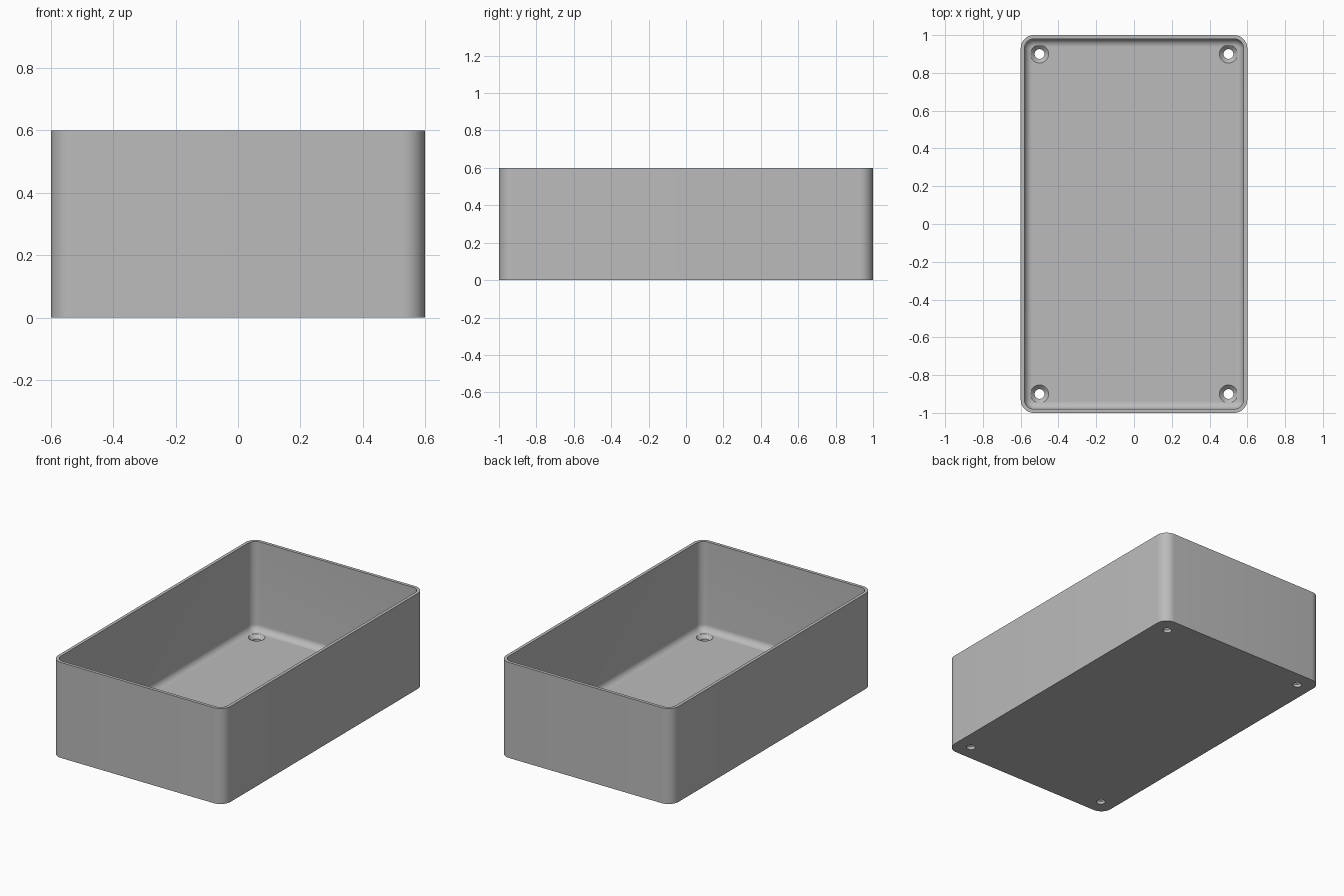
import bpy, bmesh
from math import cos, sin, pi, radians

if "Cube" in bpy.data.objects:
    bpy.data.objects.remove(bpy.data.objects["Cube"], do_unlink=True)

HALF_X, HALF_Y, HEIGHT = 0.6, 1.0, 0.6
CORNER, WALL, FLOOR, FILLET = 0.07, 0.02, 0.04, 0.04
STEPS = 10

grey = bpy.data.materials.new("plain grey")
grey.use_nodes = True
grey.diffuse_color = (0.5, 0.5, 0.5, 1)
grey.node_tree.nodes["Principled BSDF"].inputs["Base Color"].default_value = grey.diffuse_color


def rounded_ring(bm, inset, z):
    """Rounded rectangle, drawn inward from the outer wall by inset."""
    ring = []
    r = CORNER - inset
    for k, (sx, sy) in enumerate([(1, 1), (-1, 1), (-1, -1), (1, -1)]):
        for i in range(STEPS + 1):
            a = (k + i / STEPS) * pi / 2
            ring.append(bm.verts.new((sx * (HALF_X - CORNER) + r * cos(a),
                                      sy * (HALF_Y - CORNER) + r * sin(a), z)))
    return ring


def skin(name, rings_of):
    """Mesh object from stacked rings, capped at both ends."""
    bm = bmesh.new()
    rings = rings_of(bm)
    for low, high in zip(rings, rings[1:]):
        n = len(low)
        for i in range(n):
            j = (i + 1) % n
            bm.faces.new((low[i], low[j], high[j], high[i]))
    bm.faces.new(rings[0][::-1])
    bm.faces.new(rings[-1])
    bmesh.ops.recalc_face_normals(bm, faces=bm.faces)
    mesh = bpy.data.meshes.new(name)
    bm.to_mesh(mesh)
    bm.free()
    mesh.materials.append(grey)
    obj = bpy.data.objects.new(name, mesh)
    bpy.context.collection.objects.link(obj)
    return obj


# Tray: outer wall, rim, inner wall, rounded transition to the floor
profile = [(0, 0), (0, HEIGHT), (WALL, HEIGHT)]
for i in range(STEPS + 1):
    a = i / STEPS * pi / 2
    profile.append((WALL + FILLET * (1 - cos(a)), FLOOR + FILLET * (1 - sin(a))))
tray = skin("open_tray", lambda bm: [rounded_ring(bm, d, z) for d, z in profile])

# Countersunk screw holes near the four corners
hole_profile = [(0.026, -0.05), (0.026, 0.018), (0.048, FLOOR), (0.048, 0.1)]


def hole_rings(x, y):
    return lambda bm: [[bm.verts.new((x + r * cos(i * pi / 16), y + r * sin(i * pi / 16), z))
                        for i in range(32)] for r, z in hole_profile]


bpy.context.view_layer.objects.active = tray
for x in (-0.5, 0.5):
    for y in (-0.9, 0.9):
        cutter = skin("hole_cutter", hole_rings(x, y))
        cutter.hide_render = True
        cut = tray.modifiers.new("screw hole", "BOOLEAN")
        cut.operation = "DIFFERENCE"
        cut.solver = "EXACT"
        cut.object = cutter
        bpy.ops.object.modifier_apply(modifier=cut.name)
        bpy.data.objects.remove(cutter, do_unlink=True)

bpy.ops.object.select_all(action="DESELECT")
tray.select_set(True)
bpy.ops.object.shade_smooth_by_angle(angle=radians(30))
